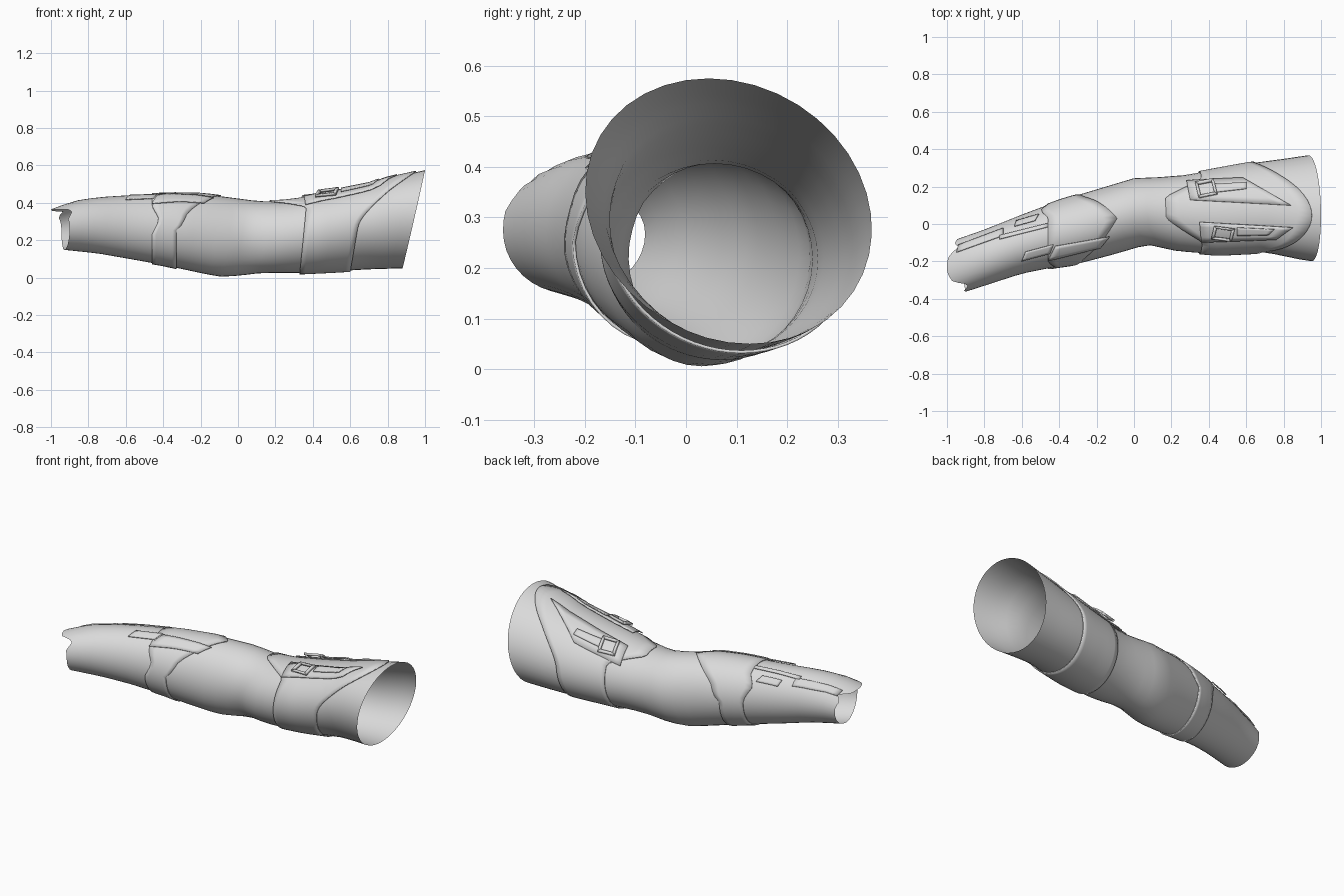
import bpy, bmesh, math
from mathutils import Vector

if "Cube" in bpy.data.objects:
    bpy.data.objects.remove(bpy.data.objects["Cube"])

fabric = bpy.data.materials.new("grey fabric")
fabric.diffuse_color = (0.7, 0.7, 0.7, 1)
fabric.use_nodes = True
fabric.node_tree.nodes["Principled BSDF"].inputs["Base Color"].default_value = fabric.diffuse_color

# Sleeve profiles along x: back edge, front edge, top edge, bottom edge
BACK = [(-1, -.10), (-.8, -.03), (-.6, .05), (-.4, .125), (-.2, .185), (0, .245), (.13, .25),
        (.28, .262), (.4, .285), (.6, .32), (.8, .345), (1, .375)]
FRONT = [(-1, -.395), (-.9, -.362), (-.8, -.33), (-.6, -.265), (-.45, -.235), (-.3, -.213), (-.1, -.16),
         (.07, -.11), (.23, -.145), (.45, -.162), (.7, -.148), (.88, -.185), (1, -.205)]
TOP = [(-1, .365), (-.88, .41), (-.75, .43), (-.6, .44), (-.35, .45), (-.2, .448), (-.05, .43),
       (.1, .41), (.2, .405), (.3, .415), (.5, .45), (.7, .495), (.8, .53), (1, .575)]
BOTTOM = [(-1, .155), (-.92, .148), (-.75, .13), (-.55, .095), (-.4, .068), (-.2, .025), (-.1, .005),
          (0, .01), (.12, .025), (.35, .026), (.5, .033), (.7, .045), (.88, .05), (1, .05)]


def sample(table, x):
    x = min(max(x, table[0][0]), table[-1][0])
    for (xa, a), (xb, b) in zip(table, table[1:]):
        if x <= xb:
            return a + (b - a) * (x - xa) / (xb - xa)


def skew(x):
    return .04 * min(max((x - .2) / .6, 0), 1)


def surface(x, th, off=0):
    """Point on the sleeve; th = 0 back, 90 top, 180 front, 270 bottom."""
    b, f, t, l = (sample(p, x) for p in (BACK, FRONT, TOP, BOTTOM))
    s, c = math.sin(th), math.cos(th)
    return Vector((x, (b + f) / 2 + ((b - f) / 2 + off) * c - skew(x) * s,
                   (t + l) / 2 + ((t - l) / 2 + off) * s))


def on_top(x, y, off):
    """Project a plan position onto the upper half of the sleeve."""
    b, f = sample(BACK, x), sample(FRONT, x)
    th = math.pi / 2
    for _ in range(4):
        c = (y + skew(x) * math.sin(th) - (b + f) / 2) / ((b - f) / 2 + off)
        th = math.acos(min(max(c, -1), 1))
    return surface(x, th, off)


def finish(name, grids, thick=0.0, angle=40, closed=False):
    bm = bmesh.new()
    for g in grids:
        rows = [[bm.verts.new(p) for p in row] for row in g]
        for ra, rb in zip(rows, rows[1:]):
            n = len(ra)
            for j in range(n if closed else n - 1):
                k = (j + 1) % n
                bm.faces.new((ra[j], rb[j], rb[k], ra[k]))
    bmesh.ops.recalc_face_normals(bm, faces=bm.faces)
    # open sheets: make the outer side face away from the arm axis
    bm.normal_update()
    tot = 0
    for f in bm.faces:
        c = f.calc_center_median()
        axis = Vector((c.x, (sample(BACK, c.x) + sample(FRONT, c.x)) / 2,
                       (sample(TOP, c.x) + sample(BOTTOM, c.x)) / 2))
        tot += f.normal.dot(c - axis)
    if tot < 0:
        bmesh.ops.reverse_faces(bm, faces=bm.faces)
    me = bpy.data.meshes.new(name)
    bm.to_mesh(me)
    bm.free()
    me.materials.append(fabric)
    ob = bpy.data.objects.new(name, me)
    bpy.context.collection.objects.link(ob)
    bpy.context.view_layer.objects.active = ob
    ob.select_set(True)
    bpy.ops.object.shade_smooth_by_angle(angle=math.radians(angle))
    ob.select_set(False)
    if thick:
        m = ob.modifiers.new("thickness", 'SOLIDIFY')
        m.thickness, m.offset = thick, -1
    return ob


def tube(name, left, right, steps, off=0.0, thick=0.0, n=40):
    """Wrapped layer between two edge curves given as x over angle."""
    g = []
    for i in range(steps + 1):
        row = []
        for j in range(n):
            th = 2 * math.pi * j / n
            a, b = left(th), right(th)
            row.append(surface(a + (b - a) * i / steps, th, off))
        g.append(row)
    finish(name, [g], thick, closed=True)


def quad_grid(p, off, nu=8, nv=4):
    """Patch on top of the sleeve from four plan corners."""
    a, b, c, d = (Vector(q) for q in p)
    g = []
    for i in range(nu + 1):
        u = i / nu
        lo, hi = a.lerp(b, u), d.lerp(c, u)
        g.append([on_top(*lo.lerp(hi, v / nv), off) for v in range(nv + 1)])
    return g


def patch(name, corners, off, thick=.006):
    finish(name, [quad_grid(corners, off)], thick)


def up(th, power=1.0):
    return max(0, math.sin(th)) ** power


def bump(th, centre, width):
    return max(0, 1 - abs(th - math.radians(centre)) / math.radians(width))


# Main sleeve with torn wrist edge and slanted shoulder edge
def wrist_edge(th):
    x = -.93 + .03 * math.cos(th) * -1 * (math.cos(th) < 0) - .015 * max(0, math.cos(th))
    return x - .07 * up(th, 2) + .05 * bump(th, 140, 22) + .04 * bump(th, 45, 14)


def shoulder_edge(th):
    return .94 + .06 * math.sin(th)


tube("sleeve", wrist_edge, shoulder_edge, 28)

# Forearm guard with a slanted upper edge and a stepped lower edge
tube("forearm_guard",
     lambda th: -.46 + .04 * bump(th, 165, 25) - .04 * bump(th, 30, 25),
     lambda th: -.33 + .1 * up(th, .7) + .14 * bump(th, 90, 60), 6, .007, .006)

# Upper arm guard with a tongue over the elbow
tube("upper_arm_guard",
     lambda th: .35 + .02 * math.sin(th) - .2 * min(1, 1.5 * bump(th, 82, 50)),
     lambda th: .64 + .04 * math.sin(th) + .27 * up(th, 2), 10, .008, .006, 64)

# Raised straps on the upper arm
patch("front_strap", [(.36, -.10), (.76, -.085), (.85, -.02), (.35, .01)], .02)
patch("front_strap_end", [(.55, -.065), (.72, -.06), (.75, -.03), (.55, -.02)], .03)
patch("back_strap", [(.30, .13), (.84, .10), (.58, .25), (.28, .235)], .016)
patch("back_strap_end", [(.43, .17), (.60, .19), (.60, .225), (.43, .215)], .024)


# Strap buckles: rectangular frames
def buckle(name, cx, cy, w, h, lean, off):
    def corner(sx, sy, k):
        return (cx + sx * w * k - sy * lean * k, cy + sy * h * k + sx * lean * k)
    signs = [(-1, -1), (1, -1), (1, 1), (-1, 1)]
    grids = []
    for i in range(4):
        a, b = signs[i], signs[(i + 1) % 4]
        grids.append(quad_grid([corner(*a, 1), corner(*b, 1), corner(*b, .72), corner(*a, .72)], off, 3, 1))
    finish(name, grids, .014, 30)


buckle("back_buckle", .385, .195, .05, .042, .01, .036)
buckle("front_buckle", .475, -.055, .055, .034, -.008, .04)

# Stepped plates and strips on the forearm
patch("forearm_plate_large", [(-.46, -.20), (-.18, -.13), (-.13, -.07), (-.42, -.12)], .014)
patch("forearm_plate_small", [(-.60, -.20), (-.45, -.16), (-.43, -.11), (-.58, -.15)], .010)
patch("forearm_plate_back", [(-.64, -.01), (-.53, .02), (-.51, .055), (-.63, .02)], .012)
patch("forearm_strip", [(-.72, -.08), (-.46, -.015), (-.46, .005), (-.72, -.06)], .008)
patch("wrist_plate", [(-.95, -.15), (-.70, -.06), (-.70, -.02), (-.94, -.11)], .007)
